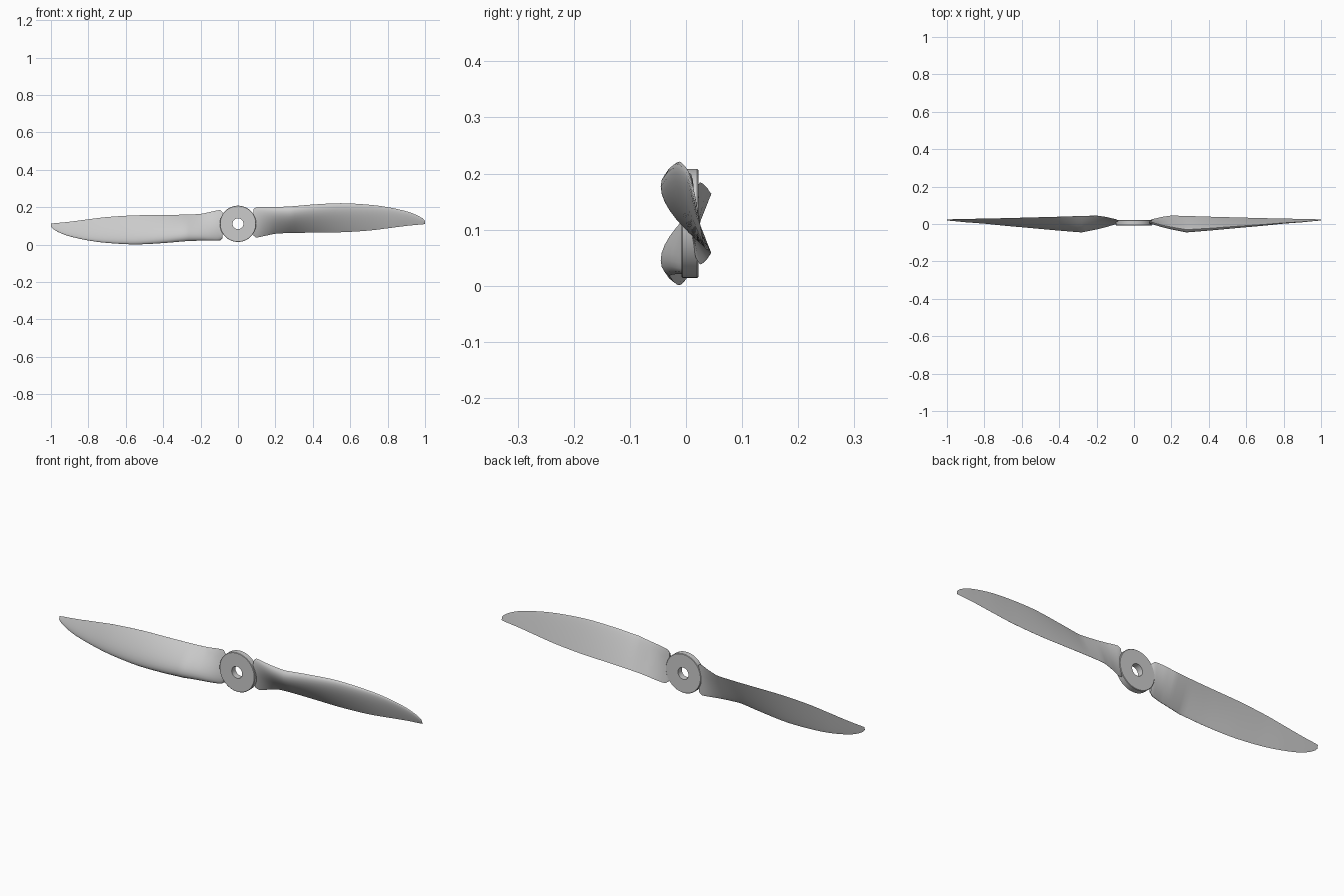
import bpy, bmesh, math
from mathutils import Matrix, Vector

if "Cube" in bpy.data.objects:
    bpy.data.objects.remove(bpy.data.objects["Cube"])

CZ = 0.111  # height of the hub axis

# Blade stations: x, leading edge y, z, trailing edge y, z, thickness (z relative to axis)
ST = [
    (0.082, 0.012, 0.078, 0.018, -0.062, 0.013),
    (0.095, 0.009, 0.088, 0.025, -0.073, 0.015),
    (0.15, -0.006, 0.090, 0.038, -0.063, 0.022),
    (0.20, -0.016, 0.090, 0.045, -0.053, 0.029),
    (0.28, -0.030, 0.093, 0.043, -0.049, 0.035),
    (0.40, -0.023, 0.103, 0.039, -0.047, 0.028),
    (0.55, -0.012, 0.110, 0.035, -0.045, 0.021),
    (0.70, -0.002, 0.102, 0.031, -0.036, 0.014),
    (0.80, 0.006, 0.089, 0.029, -0.024, 0.009),
    (0.90, 0.012, 0.067, 0.027, -0.011, 0.006),
    (0.95, 0.016, 0.049, 0.026, -0.006, 0.004),
    (0.985, 0.019, 0.030, 0.025, -0.003, 0.003),
    (1.00, 0.021, 0.016, 0.024, -0.001, 0.002),
]
SUB = 5


def slope(i, k):
    a, b = ST[max(i - 1, 0)], ST[min(i + 1, len(ST) - 1)]
    return (b[k] - a[k]) / (b[0] - a[0])


def stations():
    """Edge heights follow a smooth curve, everything else is linear."""
    for i in range(len(ST) - 1):
        a, b = ST[i], ST[i + 1]
        h = b[0] - a[0]
        for s in range(SUB):
            t = s / SUB
            row = [p + (q - p) * t for p, q in zip(a, b)]
            if i > 0:
                for k in (2, 4):
                    row[k] = ((2*t**3 - 3*t**2 + 1) * a[k] + (t**3 - 2*t**2 + t) * h * slope(i, k)
                              + (3*t**2 - 2*t**3) * b[k] + (t**3 - t**2) * h * slope(i + 1, k))
            yield row
    yield list(ST[-1])


def foil(u):
    return 10 * (0.2969*math.sqrt(u) - 0.126*u - 0.3516*u*u + 0.2843*u**3 - 0.1015*u**4)


def section(row, n=14):
    """Airfoil bulging to the front with a nearly flat back."""
    x, ly, lz, ty, tz, t = row
    le, te = Vector((x, ly, lz)), Vector((x, ty, tz))
    d = (te - le).normalized()
    nrm = Vector((0, d.z, -d.y))
    us = [(1 - math.cos(math.pi * i / n)) / 2 for i in range(n + 1)]
    front = [le.lerp(te, u) + nrm * t * 0.92 * foil(u) for u in us]
    back = [le.lerp(te, u) - nrm * t * 0.08 * foil(u) for u in reversed(us[1:])]
    return front + back


def finish(bm, name, angle):
    bmesh.ops.recalc_face_normals(bm, faces=bm.faces)
    me = bpy.data.meshes.new(name)
    bm.to_mesh(me)
    bm.free()
    ob = bpy.data.objects.new(name, me)
    ob.location.z = CZ
    bpy.context.collection.objects.link(ob)
    bpy.ops.object.select_all(action='DESELECT')
    ob.select_set(True)
    bpy.context.view_layer.objects.active = ob
    bpy.ops.object.shade_smooth_by_angle(angle=math.radians(angle))
    return ob


def bridge(bm, a, b):
    for i in range(len(a)):
        j = (i + 1) % len(a)
        bm.faces.new((a[i], a[j], b[j], b[i]))


# Two blades, the second turned half a revolution about the hub axis
for name, turn in (("right_blade", 0), ("left_blade", math.pi)):
    bm = bmesh.new()
    rings = [[bm.verts.new(p) for p in section(r)] for r in stations()]
    for a, b in zip(rings, rings[1:]):
        bridge(bm, a, b)
    bm.faces.new(rings[0])
    bm.faces.new(rings[-1])
    bm.transform(Matrix.Rotation(turn, 4, 'Y'))
    finish(bm, name, 35)

# Hub ring with a shaft hole and softened rims
profile = [(0.029, -0.008), (0.095, -0.008), (0.097, -0.006),
           (0.097, 0.020), (0.095, 0.022), (0.029, 0.022)]
bm = bmesh.new()
N = 64
rings = [[bm.verts.new((r * math.cos(2*math.pi*i/N), y, r * math.sin(2*math.pi*i/N)))
          for i in range(N)] for r, y in profile]
for k in range(len(rings)):
    bridge(bm, rings[k], rings[(k + 1) % len(rings)])
finish(bm, "hub", 30)
